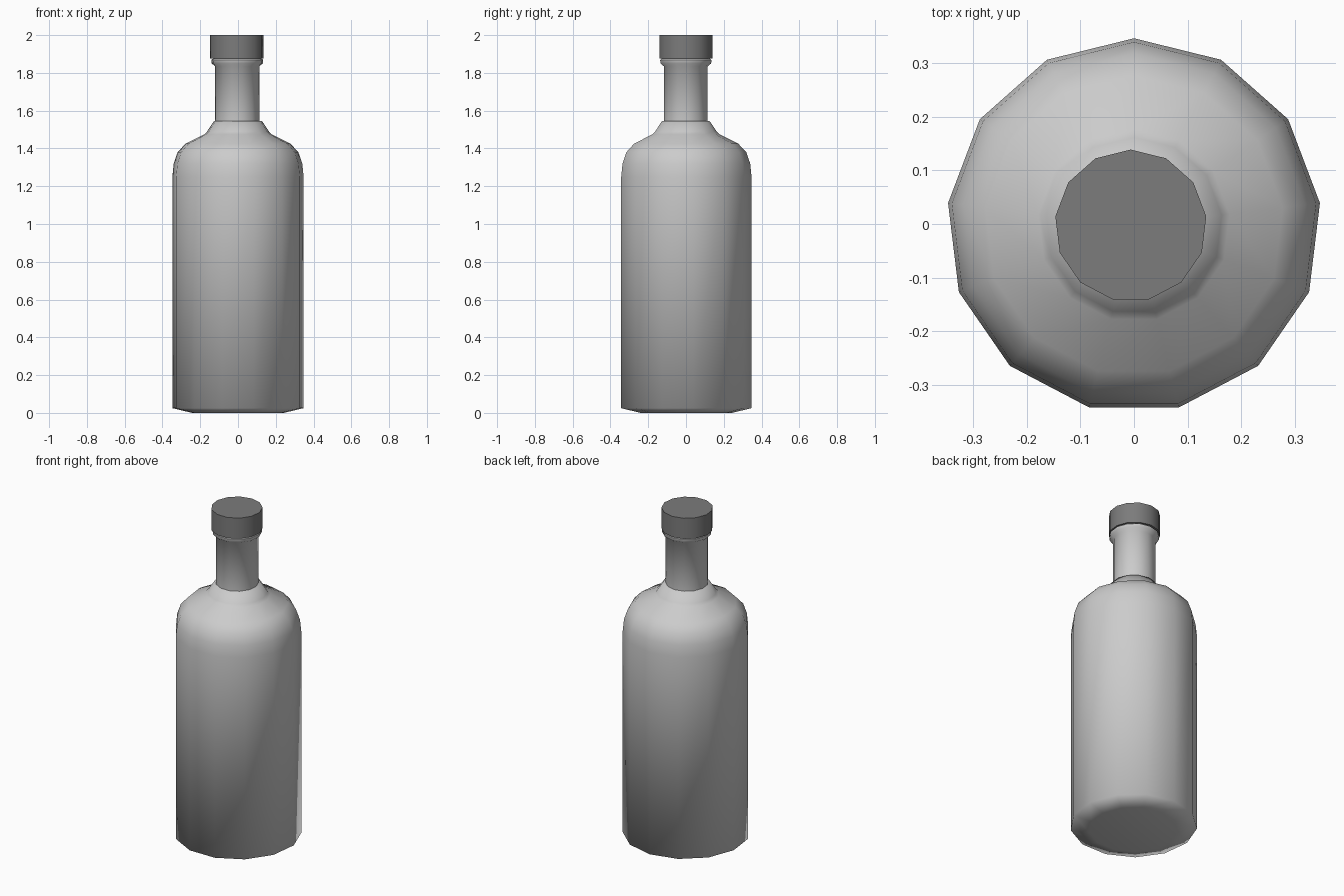
import bpy, bmesh, math

if "Cube" in bpy.data.objects:
    bpy.data.objects.remove(bpy.data.objects["Cube"])

SIDES = 13


def lathe(name, profile, cx=0.0, cy=-0.003, grey=None, angle=50):
    """Revolve (radius, z) points into a closed 13-sided solid."""
    bm = bmesh.new()
    rings = []
    for r, z in profile:
        ring = []
        for i in range(SIDES):
            a = math.pi / 2 + 2 * math.pi * i / SIDES
            ring.append(bm.verts.new((cx + r * math.cos(a), cy + r * math.sin(a), z)))
        rings.append(ring)
    for low, high in zip(rings, rings[1:]):
        for i in range(SIDES):
            j = (i + 1) % SIDES
            bm.faces.new((low[i], low[j], high[j], high[i]))
    bm.faces.new(rings[0][::-1])
    bm.faces.new(rings[-1])
    mesh = bpy.data.meshes.new(name)
    bm.to_mesh(mesh)
    bm.free()
    obj = bpy.data.objects.new(name, mesh)
    bpy.context.collection.objects.link(obj)
    if grey is not None:
        mat = bpy.data.materials.new(name + "_material")
        mat.diffuse_color = (grey, grey, grey, 1)
        mat.use_nodes = True
        mat.node_tree.nodes["Principled BSDF"].inputs["Base Color"].default_value = mat.diffuse_color
        mesh.materials.append(mat)
    bpy.ops.object.select_all(action='DESELECT')
    obj.select_set(True)
    bpy.context.view_layer.objects.active = obj
    bpy.ops.object.shade_smooth_by_angle(angle=math.radians(angle))
    return obj


# Body with bevelled base and rounded shoulder
lathe("bottle_body", [
    (0.245, 0.0), (0.35, 0.025), (0.35, 1.25), (0.343, 1.32), (0.322, 1.38),
    (0.28, 1.425), (0.18, 1.475), (0.165, 1.49), (0.128, 1.545)], angle=80)

# Neck with a small lip below the cap
lathe("bottle_neck", [
    (0.118, 1.52), (0.118, 1.835), (0.136, 1.85), (0.138, 1.868), (0.125, 1.88)],
    cx=-0.004)

# Cap
lathe("bottle_cap", [(0.142, 1.875), (0.142, 2.0)], cx=-0.006, grey=0.2)
